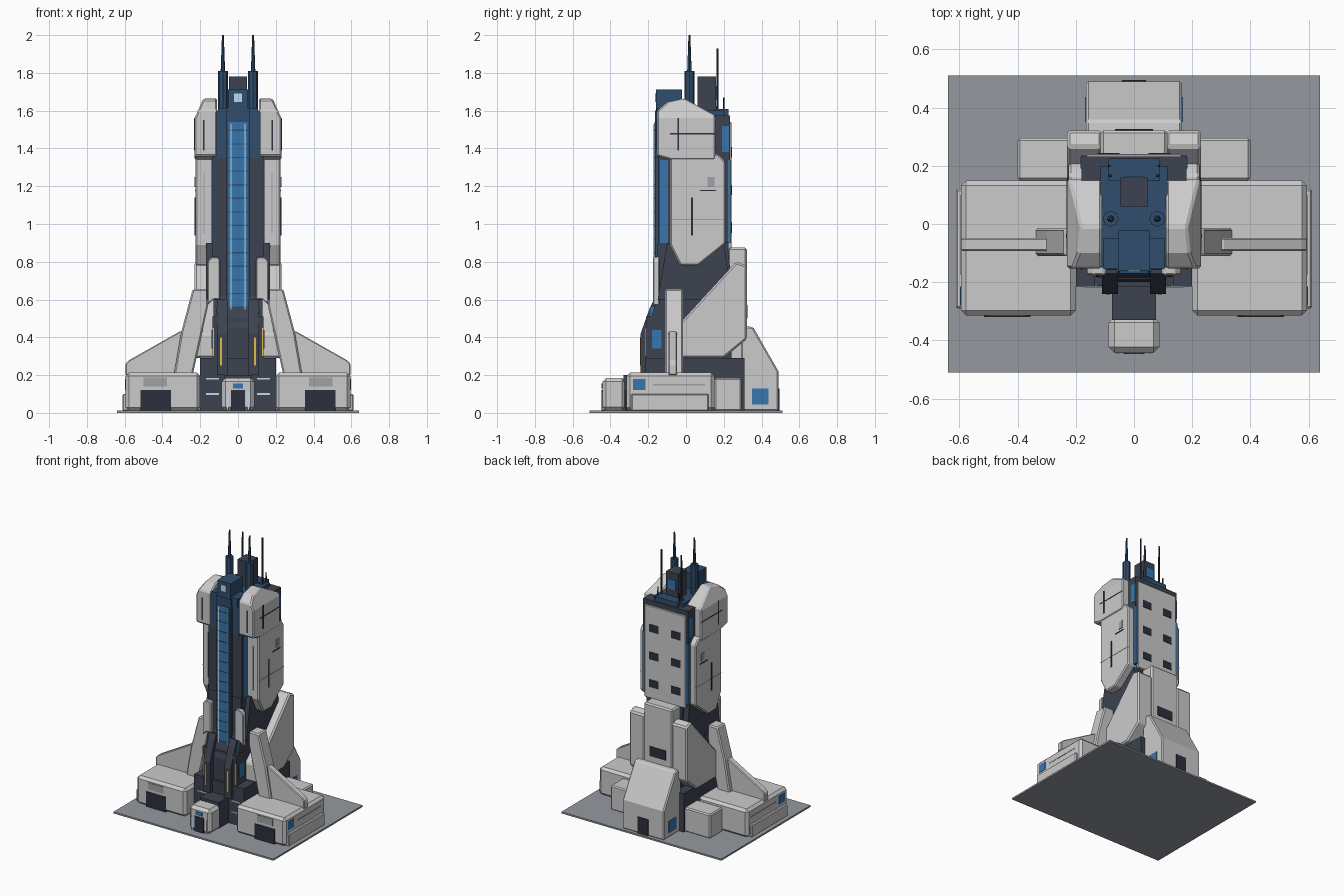
import bpy, bmesh, math
from mathutils import Vector

if "Cube" in bpy.data.objects:
    bpy.data.objects.remove(bpy.data.objects["Cube"])

def mat(name, r, g, b):
    m = bpy.data.materials.new(name)
    m.diffuse_color = (r, g, b, 1)
    m.use_nodes = True
    m.node_tree.nodes["Principled BSDF"].inputs["Base Color"].default_value = m.diffuse_color
    return m

DARK = mat("dark_hull", 0.045, 0.055, 0.08)
BLACK = mat("dark_detail", 0.025, 0.03, 0.045)
NAVY = mat("navy_hull", 0.03, 0.075, 0.15)
BLUE = mat("blue_glass", 0.04, 0.18, 0.42)
PALE = mat("pale_light", 0.5, 0.72, 0.9)
GOLD = mat("gold_light", 0.75, 0.5, 0.08)
PAD = mat("pad_grey", 0.3, 0.32, 0.35)
MID = mat("mid_grey", 0.35, 0.36, 0.38)

def prism(name, pts, axis, a, b, m=None, bevel=0, mirror=False, cuts=()):
    """Extrude a profile: axis X takes (y,z), Y takes (x,z), Z takes (x,y)."""
    place = {'X': lambda p, t: (t, p[0], p[1]), 'Y': lambda p, t: (p[0], t, p[1]),
             'Z': lambda p, t: (p[0], p[1], t)}[axis]
    bm = bmesh.new()
    lo = [bm.verts.new(place(p, a)) for p in pts]
    hi = [bm.verts.new(place(p, b)) for p in pts]
    bm.faces.new(lo)
    bm.faces.new(hi)
    n = len(pts)
    for i in range(n):
        j = (i + 1) % n
        bm.faces.new((lo[i], lo[j], hi[j], hi[i]))
    for co, no in cuts:
        r = bmesh.ops.bisect_plane(bm, geom=bm.verts[:] + bm.edges[:] + bm.faces[:],
                                   plane_co=co, plane_no=no, clear_outer=True)
        bmesh.ops.holes_fill(bm, edges=[e for e in bm.edges if e.is_boundary])
    bmesh.ops.recalc_face_normals(bm, faces=bm.faces[:])
    me = bpy.data.meshes.new(name)
    bm.to_mesh(me)
    bm.free()
    ob = bpy.data.objects.new(name, me)
    bpy.context.collection.objects.link(ob)
    if m:
        me.materials.append(m)
    if bevel:
        bv = ob.modifiers.new("bevel", 'BEVEL')
        bv.width, bv.segments, bv.limit_method = bevel, 1, 'ANGLE'
    if mirror:
        ob.modifiers.new("mirror", 'MIRROR')
    return ob

def box(name, x0, x1, y0, y1, z0, z1, m=None, bevel=0, mirror=False, cuts=()):
    return prism(name, [(x0, y0), (x1, y0), (x1, y1), (x0, y1)], 'Z', z0, z1, m, bevel, mirror, cuts)

def cone(name, x, y, z0, z1, r0, r1, m, n=8):
    bm = bmesh.new()
    bmesh.ops.create_cone(bm, cap_ends=True, segments=n, radius1=r0, radius2=r1, depth=z1 - z0)
    bmesh.ops.translate(bm, verts=bm.verts[:], vec=Vector((x, y, (z0 + z1) / 2)))
    me = bpy.data.meshes.new(name)
    bm.to_mesh(me)
    bm.free()
    me.materials.append(m)
    ob = bpy.data.objects.new(name, me)
    bpy.context.collection.objects.link(ob)
    ob.modifiers.new("mirror", 'MIRROR')

# Ground pad and dark plinth
box("base_pad", -.64, .64, -.51, .51, 0, .012, PAD)
box("plinth", -.2, .2, -.215, .31, .01, .29, DARK)
box("entry_corridor", -.075, .075, -.33, -.15, .01, .2, DARK)
for z in (.1, .18):
    box("plinth_light", .1, .17, -.219, -.21, z - .004, z + .004, PALE, mirror=True)

# Side halls
box("side_hall", .2, .595, -.315, .15, .01, .213, None, .018, True)
box("hall_side_panel", .58, .612, -.29, .12, .01, .1, None, .006, True)
box("hall_window", .58, .598, -.28, -.215, .12, .18, BLUE, mirror=True)
box("hall_side_groove", .58, .597, -.175, .1, .146, .154, MID, mirror=True)
box("hall_door", .355, .515, -.319, -.3, .012, .12, BLACK, mirror=True)
box("hall_vent", .375, .5, -.318, -.3, .14, .188, MID, mirror=True)
box("rear_side_block", .19, .4, .15, .295, .01, .185, None, .008, True)

# Front entrance
box("entrance", -.087, .087, -.443, -.318, .01, .185, None, .02)
box("entrance_door", -.036, .036, -.447, -.43, .012, .12, BLACK)
box("entrance_window", -.026, .026, -.447, -.43, .13, .155, BLUE)
box("entrance_light", .05, .06, -.446, -.43, .015, .11, PALE, mirror=True)

# Buttress legs and sloping ribs on the halls
prism("buttress_leg", [(.16, .655), (.24, .655), (.3, .43), (.34, .2), (.24, .2), (.16, .56)],
      'Y', -.11, -.015, None, .008, True)
prism("sloping_rib", [(.26, .2), (.26, .43), (.31, .43), (.575, .28), (.595, .26), (.595, .2)],
      'Y', -.092, -.048, None, .005, True)

# Lower armour, rear block and annex
prism("lower_armour", [(-.1, .29), (-.1, .42), (-.01, .5), (.265, .8), (.322, .78), (.322, .39), (.2, .29)],
      'X', .11, .23, None, .01, True)
box("rear_block", -.115, .115, .22, .322, .01, .875, None, .01)
box("rear_block_window", -.065, .065, .3, .326, .5, .57, BLACK)
prism("rear_annex", [(.29, .01), (.29, .46), (.355, .455), (.49, .22), (.49, .01)],
      'X', -.165, .165, None, .008)
box("annex_window", .15, .169, .35, .437, .045, .13, BLUE, mirror=True)
box("annex_door", -.042, .042, .48, .495, .012, .13, BLACK)

# Dark tower core
prism("lower_core", [(-.2, .28), (-.2, .45), (-.15, .62), (-.15, .9), (.22, .9), (.24, .7), (.24, .28)],
      'X', -.13, .13, DARK)
box("upper_core", -.135, .135, -.147, .2, .6, 1.36, DARK)
box("crown_core", -.115, .115, -.15, .2, 1.35, 1.6, NAVY)
box("core_side_glass", .12, .14, -.138, -.095, .9, 1.34, BLUE, mirror=True)
prism("waist_skirt", [(-.15, .6), (-.1, .9), (.2, .9), (.23, .7), (.1, .6)], 'X', .1, .17, DARK, 0, True)

# Front fins and their lights
prism("front_fin", [(-.24, .2), (-.24, .42), (-.19, .56), (-.17, .6), (-.14, .6), (-.14, .2)],
      'X', .055, .11, DARK, 0, True)
box("fin_side_block", .1, .135, -.212, -.1, .28, .51, DARK, mirror=True)
box("fin_light", .084, .094, -.244, -.23, .25, .4, GOLD, mirror=True)
box("side_block_light", .126, .135, -.216, -.2, .3, .45, GOLD, mirror=True)
box("side_block_window", .12, .139, -.18, -.13, .34, .44, BLUE, mirror=True)
box("fin_window", .1, .114, -.188, -.165, .5, .56, BLUE, mirror=True)
box("lower_front", -.06, .06, -.19, -.13, .2, .5, DARK)
prism("front_guard", [(.095, .6), (.095, .81), (.105, .825), (.14, .825), (.162, .8), (.162, .57), (.13, .6)],
      'Y', -.175, -.14, None, .005, True)

# Glazed front spine
box("spine_frame", -.06, .06, -.163, -.1, .48, 1.6, NAVY)
box("spine_glass", -.05, .05, -.168, -.15, .505, 1.54, BLUE)
box("spine_light", .034, .04, -.171, -.16, .51, 1.53, PALE, mirror=True)
for i in range(14):
    z = .56 + i * .072
    box("spine_bar", -.05, .05, -.17, -.16, z - .003, z + .003, NAVY)
box("spine_head", -.053, .053, -.16, -.022, 1.57, 1.712, NAVY)
box("spine_head_window", -.02, .02, -.164, -.15, 1.645, 1.69, PALE)
box("spine_shoulder", .05, .105, -.155, -.05, 1.55, 1.615, NAVY, mirror=True)

# Upper side armour
prism("side_armour", [(-.085, 1.37), (-.085, .89), (-.03, .78), (.065, .78), (.208, .895), (.208, 1.33), (.17, 1.37)],
      'X', .125, .225, None, .008, True)
prism("shoulder_armour", [(-.153, 1.36), (-.153, 1.6), (-.1, 1.645), (-.01, 1.665), (.155, 1.575), (.155, 1.34), (-.08, 1.34)],
      'X', .11, .23, None, .008, True, [((.23, 0, 1.56), (.1, 0, .045))])
box("shoulder_slit", .21, .233, -.046, -.036, 1.39, 1.56, BLACK, mirror=True)
box("shoulder_seam", .21, .232, -.085, .15, 1.475, 1.481, BLACK, mirror=True)
box("shoulder_front_slit", .177, .184, -.157, -.14, 1.39, 1.55, BLACK, mirror=True)
box("armour_slit", .21, .229, .026, .036, .94, 1.14, BLACK, mirror=True)
box("armour_seam", .21, .228, .075, .16, 1.174, 1.181, BLACK, mirror=True)
box("armour_long_seam", .21, .2265, -.08, .205, 1.022, 1.026, MID, mirror=True)
box("armour_hatch", .21, .23, .115, .15, 1.195, 1.25, MID, mirror=True)
box("armour_front_slit", .178, .183, -.088, -.08, .95, 1.27, MID, mirror=True)

# Rear tower and windowed panel
box("rear_tower", -.18, .18, .15, .232, .9, 1.575, DARK)
box("rear_tower_window", .17, .184, .19, .228, 1.38, 1.52, BLUE, mirror=True)
box("rear_tower_strip", .165, .182, .222, .236, .9, 1.34, BLUE, mirror=True)
box("rear_panel", -.165, .165, .22, .241, .87, 1.54, None, .004)
for z in (.98, 1.18, 1.38):
    box("rear_window", .05, .125, .23, .244, z - .027, z + .027, BLACK, mirror=True)

# Roof equipment
box("roof_box", -.047, .047, .06, .16, 1.58, 1.78, DARK)
box("roof_box_window", -.03, .03, .15, .164, 1.66, 1.73, BLUE)
box("roof_rear_step", -.09, .09, .15, .225, 1.56, 1.61, NAVY)
cone("mast_base", .08, .018, 1.58, 1.81, .027, .027, NAVY)
cone("mast_spike", .08, .018, 1.8, 2.0, .012, .005, NAVY)
cone("rear_aerial", .08, .166, 1.57, 1.93, .006, .005, BLACK, 6)
cone("rear_short_aerial", .085, .2, 1.57, 1.67, .005, .004, BLACK, 6)
